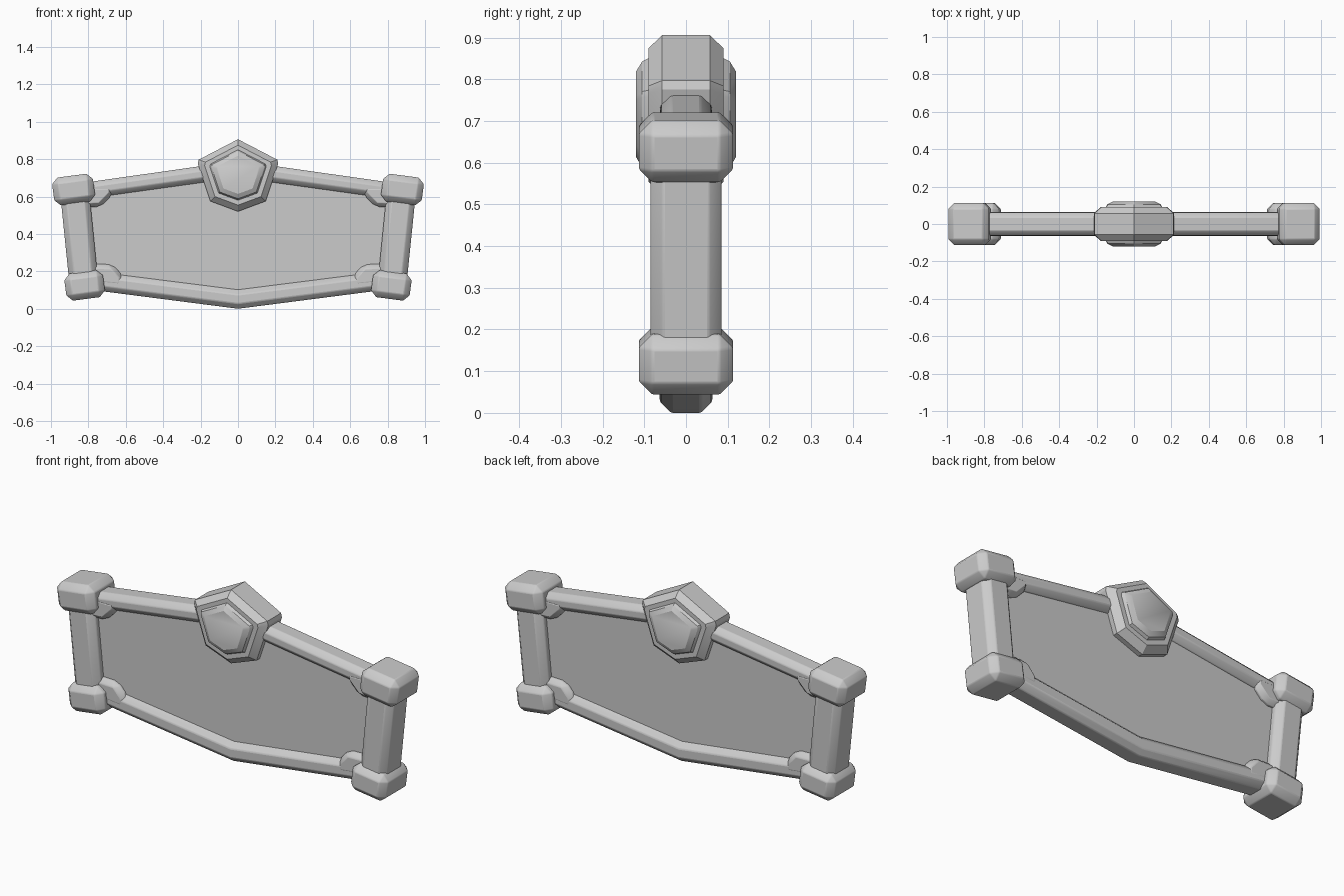
import bpy, bmesh, math
from mathutils import Vector, Matrix

cube = bpy.data.objects.get("Cube")
if cube:
    bpy.data.objects.remove(cube, do_unlink=True)

GREY = (0.6, 0.6, 0.6, 1.0)
stone = bpy.data.materials.new("light grey")
stone.use_nodes = True
stone.diffuse_color = GREY
stone.node_tree.nodes["Principled BSDF"].inputs["Base Color"].default_value = GREY


def layered(name, layers, chamfer=0.0):
    """Solid through matching (outline, y) layers, with chamfered edges."""
    bm = bmesh.new()
    loops = [[bm.verts.new((x, y, z)) for x, z in pts] for pts, y in layers]
    for a, b in zip(loops, loops[1:]):
        for i in range(len(a)):
            j = (i + 1) % len(a)
            bm.faces.new((a[i], a[j], b[j], b[i]))
    bm.faces.new(loops[0])
    bm.faces.new(loops[-1])
    bmesh.ops.recalc_face_normals(bm, faces=bm.faces)
    mesh = bpy.data.meshes.new(name)
    bm.to_mesh(mesh)
    bm.free()
    mesh.materials.append(stone)
    obj = bpy.data.objects.new(name, mesh)
    bpy.context.collection.objects.link(obj)
    # Broad chamfer, then a fine rounding of the worn edges
    for width, segments, angle in ((chamfer, 1, 35), (0.005, 2, 20)):
        if width and chamfer:
            mod = obj.modifiers.new("edge bevel", 'BEVEL')
            mod.width, mod.segments = width, segments
            mod.limit_method = 'ANGLE'
            mod.angle_limit = math.radians(angle)
    bpy.ops.object.select_all(action='DESELECT')
    obj.select_set(True)
    bpy.context.view_layer.objects.active = obj
    bpy.ops.object.shade_smooth_by_angle(angle=math.radians(28))
    return obj


def prism(name, outline, depth, chamfer=0.0):
    return layered(name, [(outline, -depth), (outline, depth)], chamfer)


def mirrored(half):
    """Close a right-hand half outline whose ends lie on the centre line."""
    return half + [(-x, z) for x, z in reversed(half) if x > 0]


def block(cx, cz, hw, hh, tilt):
    rot = Matrix.Rotation(math.radians(tilt), 2)
    corners = ((-hw, -hh), (hw, -hh), (hw, hh), (-hw, hh))
    return [tuple(Vector((cx, cz)) + rot @ Vector(c)) for c in corners]


# Recessed board
prism("panel", mirrored([(0, 0.05), (0.82, 0.14), (0.86, 0.63), (0, 0.74)]), 0.032)

# Bottom rail, one chevron
prism("bottom_rail", mirrored([(0, 0.0), (0.8, 0.103), (0.8, 0.203), (0, 0.102)]),
      0.063, 0.027)

# Parts repeated on both sides
for side, s in (("left", 1), ("right", -1)):
    def pair(name, outline, depth, chamfer):
        prism(side + "_" + name, [(s * x, z) for x, z in outline], depth, chamfer)

    pair("top_rail", [(0.08, 0.69), (0.85, 0.583), (0.85, 0.67), (0.08, 0.779)], 0.062, 0.026)
    pair("post", [(0.745, 0.12), (0.9, 0.12), (0.952, 0.63), (0.796, 0.63)], 0.085, 0.03)
    pair("upper_cap", block(0.879, 0.637, 0.11, 0.075, -7.5), 0.113, 0.032)
    pair("lower_cap", block(0.82, 0.125, 0.104, 0.073, -7.5), 0.113, 0.032)
    pair("upper_gusset", [(0.85, 0.54), (0.735, 0.545), (0.67, 0.612), (0.67, 0.66), (0.85, 0.66)],
         0.064, 0.022)
    pair("lower_gusset", [(0.8, 0.24), (0.67, 0.237), (0.615, 0.175), (0.615, 0.11), (0.8, 0.13)],
         0.064, 0.022)

# Central emblem: chamfered pentagon body with a raised plate on both faces
shape = mirrored([(0, 0.52), (0.148, 0.575), (0.215, 0.775), (0.21, 0.797), (0, 0.906)])


def scaled(k):
    return [(x * k, 0.72 + (z - 0.72) * k) for x, z in shape]


steps = [(0.53, 0.12), (0.66, 0.105), (0.7, 0.09), (0.83, 0.09), (1.0, 0.057)]
layers = [(scaled(k), -y) for k, y in steps]
layers += [(scaled(k), y) for k, y in reversed(steps)]
layered("emblem", layers)
